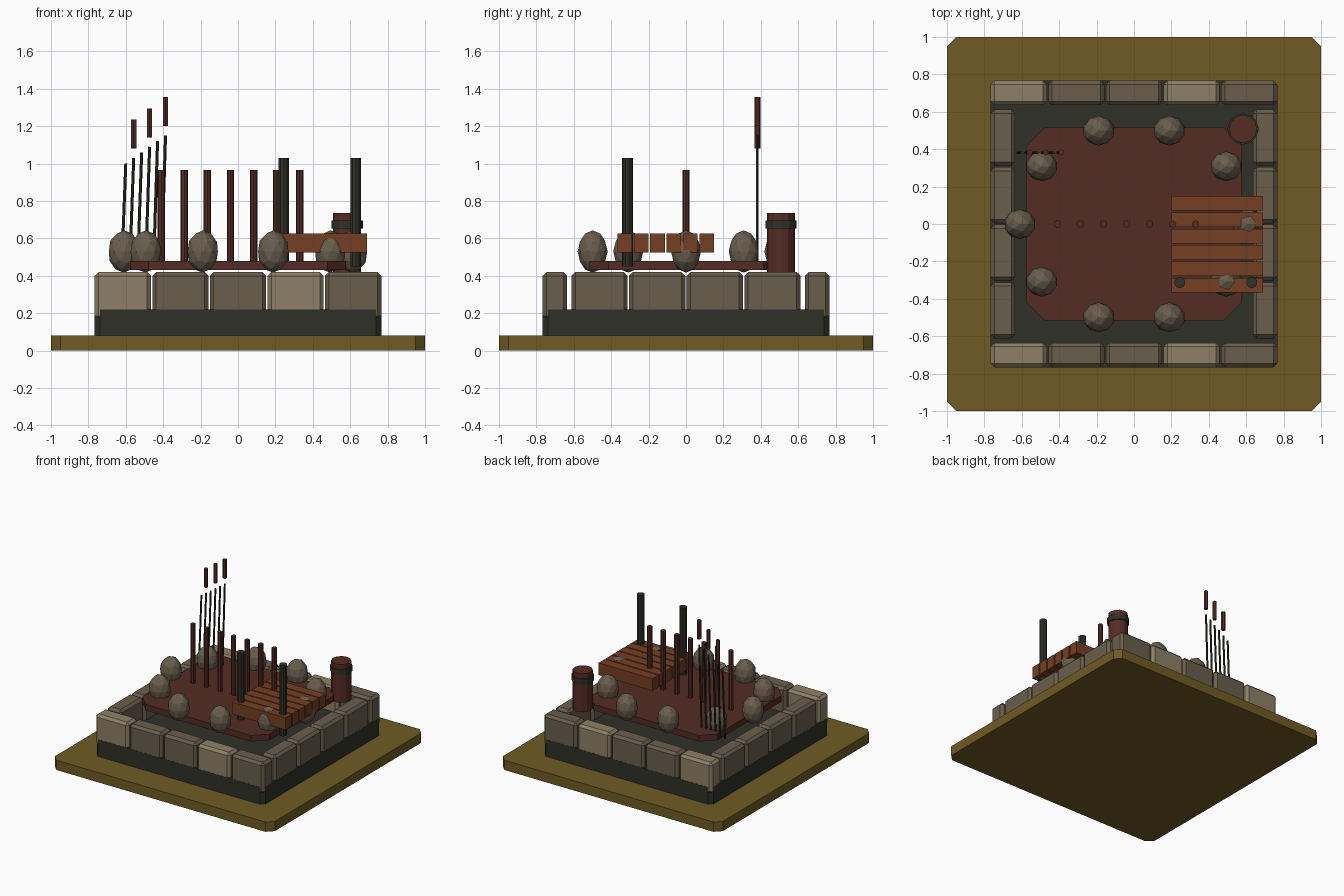
import bpy, bmesh, math
from mathutils import Vector, Matrix

if "Cube" in bpy.data.objects:
    bpy.data.objects.remove(bpy.data.objects["Cube"])


def material(name, hexcol):
    lin = []
    for i in (0, 2, 4):
        c = int(hexcol[i:i + 2], 16) / 255
        lin.append(c / 12.92 if c <= 0.04045 else ((c + 0.055) / 1.055) ** 2.4)
    m = bpy.data.materials.new(name)
    m.diffuse_color = (*lin, 1)
    m.use_nodes = True
    m.node_tree.nodes["Principled BSDF"].inputs["Base Color"].default_value = m.diffuse_color
    return m


OLIVE = material("olive_ground", "6f5b23")
DARK = material("dark_iron", "2f3127")
STONE = material("grey_stone", "6a5e4d")
PALE = material("pale_stone", "8d8066")
RED = material("red_wood", "552c24")
ORANGE = material("orange_wood", "753f22")


def finish(bm, name, mat):
    me = bpy.data.meshes.new(name)
    bm.to_mesh(me)
    bm.free()
    me.materials.append(mat)
    ob = bpy.data.objects.new(name, me)
    bpy.context.collection.objects.link(ob)
    return ob


def box(name, mat, x, y, z, bevel=0, upright_only=False):
    """Box from (min, max) ranges, optionally with chamfered edges."""
    bm = bmesh.new()
    bmesh.ops.create_cube(bm, size=1)
    for v in bm.verts:
        v.co = Vector(((r[0] + r[1]) / 2 + c * (r[1] - r[0]) for r, c in zip((x, y, z), v.co)))
    if bevel:
        edges = [e for e in bm.edges if not upright_only
                 or abs(e.verts[0].co.z - e.verts[1].co.z) > 0.01]
        bmesh.ops.bevel(bm, geom=edges, offset=bevel, segments=1, affect='EDGES')
    return finish(bm, name, mat)


def rod(name, mat, a, b, r1, r2=None, sides=8):
    """Cylinder or cone between two points."""
    a, b = Vector(a), Vector(b)
    d = b - a
    bm = bmesh.new()
    bmesh.ops.create_cone(bm, cap_ends=True, segments=sides, radius1=r1,
                          radius2=r1 if r2 is None else r2, depth=d.length)
    rot = d.to_track_quat('Z', 'Y').to_matrix().to_4x4()
    bm.transform(Matrix.Translation((a + b) / 2) @ rot)
    return finish(bm, name, mat)


# Ground plate and dark foundation
box("ground_plate", OLIVE, (-1, 1), (-1, 1), (0, 0.08), 0.05, True)
box("foundation", DARK, (-0.767, 0.767), (-0.767, 0.767), (0.08, 0.22), 0.03, True)

# Ring of wall stones
for side in (-1, 1):
    yr = sorted((side * 0.635, side * 0.766))
    for i in range(5):
        c = (i - 2) * 0.308
        box("wall_stone", PALE if i in (0, 3) else STONE,
            (c - 0.15, c + 0.15), yr, (0.165, 0.42), 0.02)
    for i in range(4):
        c = (i - 1.5) * 0.308
        box("wall_stone", STONE, yr, (c - 0.15, c + 0.15), (0.165, 0.42), 0.02)

# Floating deck with cut corners
box("deck", RED, (-0.578, 0.578), (-0.515, 0.515), (0.43, 0.48), 0.1, True)

# Ten boulders on an ellipse
for k in range(10):
    a = math.radians(36 * k)
    bm = bmesh.new()
    bmesh.ops.create_icosphere(bm, subdivisions=2, radius=1)
    bm.transform(Matrix.Translation((0.61 * math.cos(a), 0.525 * math.sin(a), 0.53))
                 @ Matrix.Diagonal((0.085, 0.08, 0.113, 1)))
    finish(bm, "boulder", STONE)

# Row of thin red stakes
for i in range(7):
    x = -0.41 + 0.1233 * i
    rod("stake", RED, (x, 0, 0.44), (x, 0, 0.965), 0.02)

# Planks
for i in range(6):
    y = 0.11 - 0.0875 * i
    box("plank", ORANGE, (0.2, 0.69), (y - 0.039, y + 0.039), (0.525, 0.625))

# Dark posts through the planks
for x in (0.245, 0.63):
    rod("dark_post", DARK, (x, -0.313, 0.45), (x, -0.313, 1.03), 0.03, sides=10)

# Barrel with hoop
bx, by = 0.583, 0.508
rod("barrel_body", RED, (bx, by, 0.42), (bx, by, 0.735), 0.075, sides=12)
rod("barrel_hoop", DARK, (bx, by, 0.652), (bx, by, 0.695), 0.084, sides=12)

# Leaning rods, with a floating red tip over every second one
for i in range(6):
    x, top = -0.6 + 0.0425 * i, 1.0 + 0.03 * i
    rod("leaning_rod", DARK, (x - 0.022, 0.382, 0.44), (x, 0.382, top), 0.008, sides=6)
    if i % 2:
        rod("rod_tip", RED, (x, 0.382, top + 0.05), (x, 0.382, top + 0.205), 0.016, sides=6)
